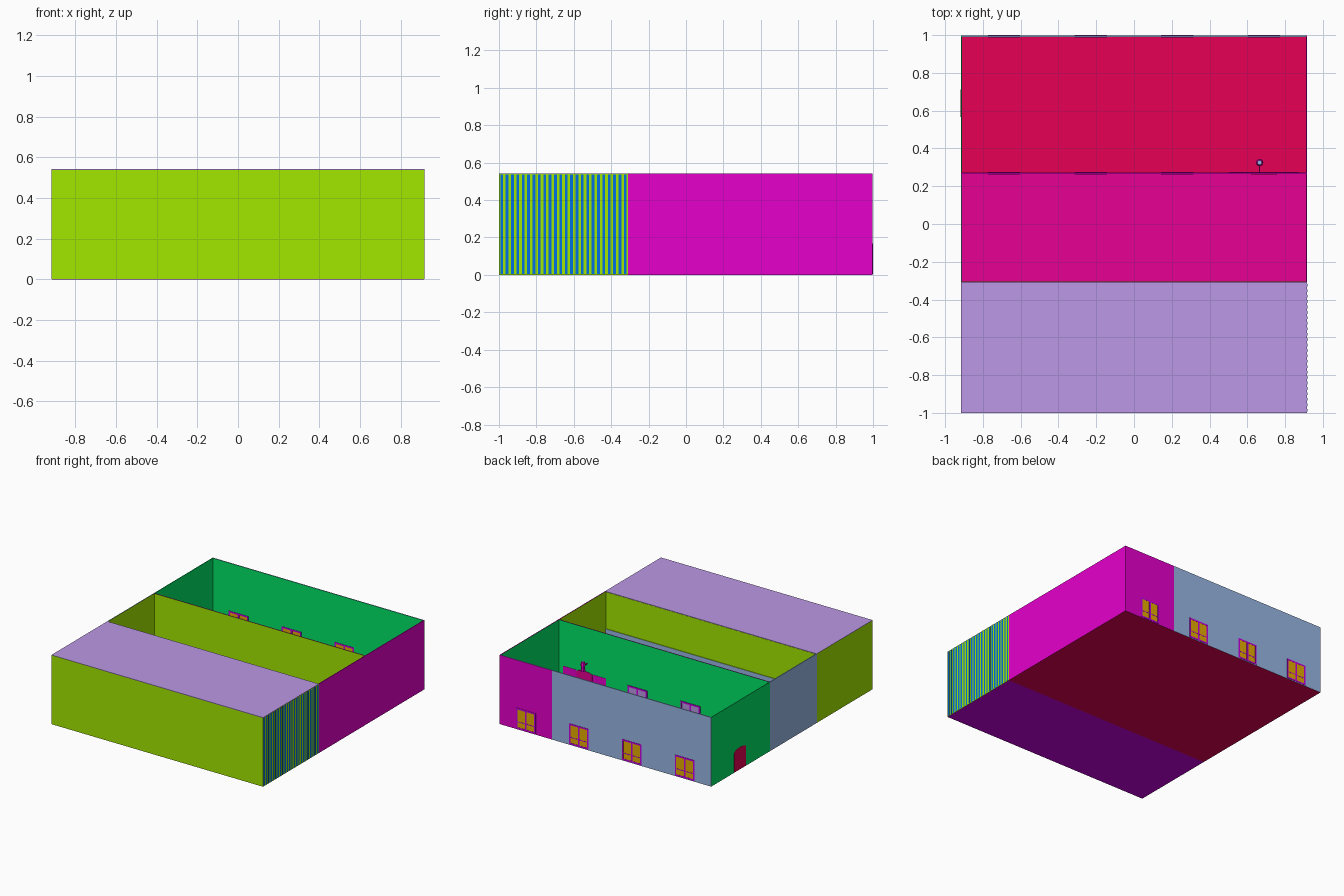
import bpy, bmesh, math
from mathutils import Vector

if "Cube" in bpy.data.objects:
    bpy.data.objects.remove(bpy.data.objects["Cube"])


def lin(c):
    c /= 255
    return c / 12.92 if c <= 0.04045 else ((c + 0.055) / 1.055) ** 2.4


PALETTE = {
    "yellow_green": (163, 232, 0), "magenta": (230, 0, 203),
    "lavender": (188, 152, 230), "crimson": (230, 0, 85),
    "pink": (230, 0, 147), "green": (0, 230, 100),
    "blue_grey": (153, 184, 230), "blue": (0, 112, 230),
    "gold": (230, 172, 0), "purple": (200, 0, 230),
}
MATS = {}
for key, rgb in PALETTE.items():
    m = bpy.data.materials.new(key)
    m.diffuse_color = (*[lin(c) for c in rgb], 1)
    m.use_nodes = True
    m.node_tree.nodes["Principled BSDF"].inputs["Base Color"].default_value = m.diffuse_color
    MATS[key] = m

AXES = {"+x": (1, 0, 0), "-x": (-1, 0, 0), "+y": (0, 1, 0),
        "-y": (0, -1, 0), "+z": (0, 0, 1), "-z": (0, 0, -1)}


def finish(name, bm, base, sides=None):
    """Make the object; faces pointing along a listed axis get that colour."""
    bmesh.ops.recalc_face_normals(bm, faces=bm.faces)
    me = bpy.data.meshes.new(name)
    me.materials.append(MATS[base])
    for axis, col in (sides or {}).items():
        me.materials.append(MATS[col])
        for f in bm.faces:
            if f.normal.dot(Vector(AXES[axis])) > 0.9:
                f.material_index = len(me.materials) - 1
    bm.to_mesh(me)
    bm.free()
    ob = bpy.data.objects.new(name, me)
    bpy.context.collection.objects.link(ob)
    return ob


def add_box(bm, lo, hi):
    vs = bmesh.ops.create_cube(bm, size=1)["verts"]
    for v in vs:
        v.co = Vector([lo[i] + (v.co[i] + 0.5) * (hi[i] - lo[i]) for i in range(3)])


def box(name, lo, hi, base, sides=None):
    bm = bmesh.new()
    add_box(bm, lo, hi)
    return finish(name, bm, base, sides)


W, H, T = 0.917, 0.542, 0.006      # half width, height, wall thickness
F, B = -0.31, 0.272                # the two partition positions
E, Z = 0.001, 0.0005               # floor inset and wall foot, avoid overlaps
YB = 0.998                         # outer face of the back wall

# floors and the front room's roof
box("front_floor", (-W + E, -1 + E, 0), (W - E, F, T), "purple")
box("middle_floor", (-W + E, F, 0), (W - E, B, T), "crimson", {"+z": "pink"})
box("back_floor", (-W + E, B, 0), (W - E, YB - E, T), "crimson")
box("front_roof", (-W, -1, H - 0.004), (W, F + 0.002, H), "lavender")

# front wall and partitions
box("front_wall", (-W, -1, Z), (W, -1 + T, H - E), "yellow_green")
box("front_partition", (-W + E, F - T, Z), (W - E, F, H - T), "yellow_green")
box("back_partition", (-W + E, B - T, Z), (W - E, B, H), "yellow_green",
    {"+y": "green", "+z": "magenta", "+x": "magenta"})
box("low_panel", (-W + E, F, Z), (W - E, F + 0.005, 0.25), "blue_grey",
    {"+z": "yellow_green"})

# side walls of each room: outer colours differ left and right
rooms = [("front", -1 + E, F, H - E, "yellow_green", "yellow_green", "yellow_green"),
         ("middle", F, B - 0.002, H, "blue_grey", "magenta", "yellow_green"),
         ("back", B - 0.002, YB - E, H, "green", "magenta", "green")]
for room, y0, y1, top, left, right, inner in rooms:
    box(room + "_left_wall", (-W, y0, Z), (-W + T, y1, top), left, {"+x": inner})
    box(room + "_right_wall", (W - T, y0, Z), (W, y1, top), right, {"-x": inner})

# blue streaks over the front room's right wall
bm = bmesh.new()
n = 24
step = (F + 1) / n
for i in range(n):
    y = -1 + step * (i + 0.25)
    add_box(bm, (W - 0.002, y, 0.004), (W + 0.0008, y + step * 0.5, H - 0.006))
finish("right_wall_blue_streaks", bm, "blue")

# back wall in two outer colours
box("back_wall", (-W, YB - 0.008, Z), (0.463, YB, H), "blue_grey", {"-y": "green"})
box("back_wall_end", (0.463, YB - 0.008, Z), (W, YB, H), "magenta",
    {"-y": "green", "+x": "blue_grey", "+z": "blue_grey"})


def window(name, cx, y0, y1, pane, width=0.17, z0=0.006, z1=0.168):
    """Two casements with a rail, poking out of both sides of a wall."""
    fr, gap, rail = 0.012, 0.007, z0 + 0.055
    bm = bmesh.new()
    h = width / 2
    bars = [(-h, -h + fr, z0, z1), (h - fr, h, z0, z1), (-gap, gap, z0, z1),
            (-h, h, z1 - fr, z1), (-h, h, z0, z0 + fr),
            (-h, h, rail - 0.003, rail + 0.003)]
    for x0, x1, a, b in bars:
        add_box(bm, (cx + x0, y0, a), (cx + x1, y1, b))
    finish(name + "_frame", bm, "purple")
    box(name + "_panes", (cx - h + 0.004, y0 + 0.0008, z0 + 0.004),
        (cx + h - 0.004, y1 - 0.0008, z1 - 0.004), pane)


# windows: four in the back wall, three in the back partition
for i, cx in enumerate((-0.688, -0.229, 0.229, 0.688)):
    window(f"back_window_{i}", cx, YB - 0.010, 1.0, "gold")
    if i < 3:
        window(f"partition_window_{i}", cx, B - T - 0.004, B + 0.004, "lavender", z1=0.19)


def arched_door(name, half, z_side, rise, depth, place, col):
    """Door outline with a low arched top, pushed out by depth."""
    pts = [(-half, 0), (half, 0)]
    pts += [(half * math.cos(math.pi * k / 8), z_side + rise * math.sin(math.pi * k / 8))
            for k in range(9)]
    bm = bmesh.new()
    f = bm.faces.new([bm.verts.new(place(u, v, 0)) for u, v in pts])
    ext = bmesh.ops.extrude_face_region(bm, geom=[f])["geom"]
    shift = place(0, 0, depth) - place(0, 0, 0)
    for v in ext:
        if isinstance(v, bmesh.types.BMVert):
            v.co += shift
    return finish(name, bm, col)


# left side door, and the partition door with its side panels
arched_door("side_door", 0.073, 0.15, 0.022, 0.009,
            lambda u, v, d: Vector((-W - 0.0015 + d, 0.64 + u, v + 0.002)), "crimson")
arched_door("partition_door", 0.068, 0.175, 0.018, 0.012,
            lambda u, v, d: Vector((0.688 + u, B - 0.009 + d, v + 0.006)), "pink")
for sx in (-1, 1):
    cx = 0.688 + sx * 0.127
    box(f"door_side_panel_{sx}", (cx - 0.058, B - 0.008, 0.006),
        (cx + 0.058, B + 0.002, 0.19), "magenta")

# small wall lamp by the partition door
box("lamp_arm", (0.662, B, 0.262), (0.668, 0.325, 0.268), "magenta")
bm = bmesh.new()
for z, r1, r2, d in ((0.245, 0.018, 0.012, 0.04), (0.285, 0.02, 0.012, 0.03)):
    vs = bmesh.ops.create_cone(bm, cap_ends=True, segments=8,
                               radius1=r1, radius2=r2, depth=d)["verts"]
    bmesh.ops.translate(bm, verts=vs, vec=(0.665, 0.325, z))
finish("lamp_head", bm, "magenta", {"+z": "blue_grey"})
